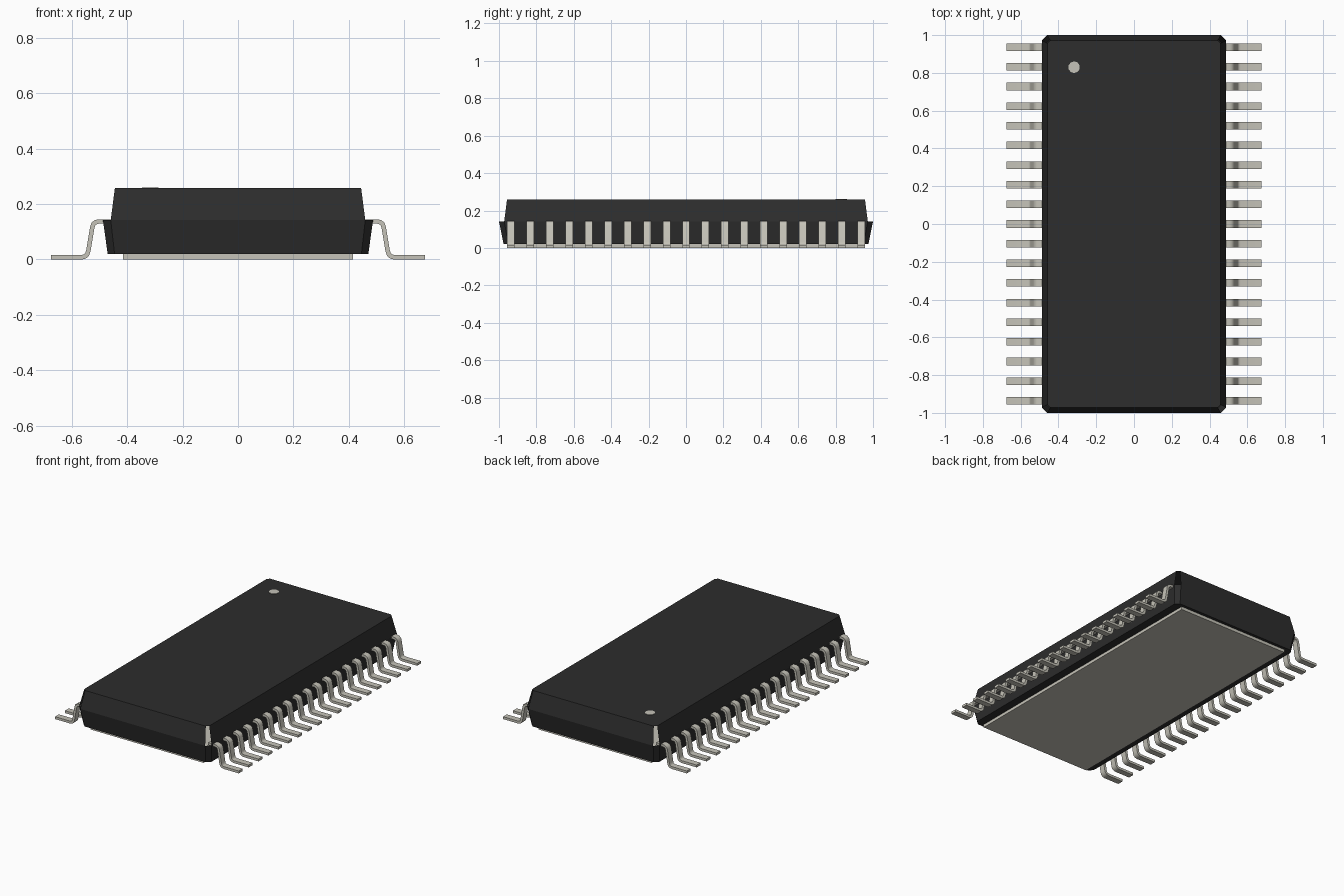
import bpy
import bmesh
import math
from mathutils import Vector, Matrix

cube = bpy.data.objects.get("Cube")
if cube:
    bpy.data.objects.remove(cube, do_unlink=True)


def material(name, rgb):
    mat = bpy.data.materials.new(name)
    mat.use_nodes = True
    color = (*rgb, 1.0)
    mat.diffuse_color = color
    mat.node_tree.nodes["Principled BSDF"].inputs["Base Color"].default_value = color
    return mat


black = material("black_plastic", (0.026, 0.026, 0.026))
metal = material("tinned_metal", (0.56, 0.545, 0.48))


def finish(bm, name, mat):
    mesh = bpy.data.meshes.new(name)
    bm.to_mesh(mesh)
    bm.free()
    mesh.materials.append(mat)
    obj = bpy.data.objects.new(name, mesh)
    bpy.context.collection.objects.link(obj)
    return obj


def ring(bm, x, y, z, c):
    """Rectangle with cut corners, counter-clockwise."""
    pts = [(x, c - y), (x, y - c), (x - c, y), (c - x, y),
           (-x, y - c), (-x, c - y), (c - x, -y), (x - c, -y)]
    return [bm.verts.new((px, py, z)) for px, py in pts]


def bridge(bm, low, high, open_corners=False):
    n = len(low)
    for i in range(n):
        if open_corners and i % 2:
            continue
        j = (i + 1) % n
        bm.faces.new((low[i], low[j], high[j], high[i]))


# Moulded body: open under the pad, with slots at the four upper corners
bm = bmesh.new()
opening = ring(bm, 0.41, 0.945, 0.02, 0.01)
base = ring(bm, 0.47, 0.975, 0.02, 0.025)
waist = ring(bm, 0.487, 1.0, 0.142, 0.028)
top = ring(bm, 0.459, 0.972, 0.258, 0.015)
bridge(bm, opening, base)
bridge(bm, base, waist)
bridge(bm, waist, top, open_corners=True)
bm.faces.new(top)
finish(bm, "body", black)

# Heat pad underneath
bm = bmesh.new()
bmesh.ops.create_cube(bm, size=1, matrix=Matrix.Translation((0, 0, 0.0135))
                      @ Matrix.Diagonal((0.83, 1.91, 0.027, 1)))
finish(bm, "thermal_pad", metal)

# Orientation dot on the top
bm = bmesh.new()
bmesh.ops.create_cone(bm, cap_ends=True, segments=10, radius1=0.031,
                      radius2=0.031, depth=0.004,
                      matrix=Matrix.Translation((-0.317, 0.83, 0.2585)))
finish(bm, "pin_one_dot", metal)

# Gull-wing lead: strip swept along a centre line
path = [Vector(p) for p in (
    (0.45, 0.137), (0.504, 0.137), (0.514, 0.134), (0.521, 0.128), (0.525, 0.118),
    (0.540, 0.030), (0.544, 0.018), (0.552, 0.011), (0.564, 0.008), (0.675, 0.008))]
HALF_THICK, HALF_WIDTH = 0.008, 0.02


def strip_outline():
    upper, lower = [], []
    for i, p in enumerate(path):
        a = (p - path[max(i - 1, 0)]).normalized()
        b = (path[min(i + 1, len(path) - 1)] - p).normalized()
        t = (a + b).normalized()
        miter = HALF_THICK / max(t.dot(b if b.length else a), 0.5)
        normal = Vector((-t.y, t.x)) * miter
        upper.append(p + normal)
        lower.append(p - normal)
    return upper, lower


def add_lead(bm, side, y):
    upper, lower = strip_outline()
    sections = []
    for u, d in zip(upper, lower):
        sections.append([bm.verts.new((side * q.x, y + w, q.y)) for q, w in (
            (u, -HALF_WIDTH), (u, HALF_WIDTH), (d, HALF_WIDTH), (d, -HALF_WIDTH))])
    for s, e in zip(sections, sections[1:]):
        bridge(bm, s, e)
    bm.faces.new(sections[0])
    bm.faces.new(sections[-1])


LEADS = 19
for side, name in ((1, "left_leads"), (-1, "right_leads")):
    bm = bmesh.new()
    for k in range(LEADS):
        add_lead(bm, side, -0.936 + k * 1.872 / (LEADS - 1))
    bmesh.ops.recalc_face_normals(bm, faces=bm.faces)
    leads = finish(bm, name, metal)
    bpy.ops.object.select_all(action="DESELECT")
    leads.select_set(True)
    bpy.context.view_layer.objects.active = leads
    bpy.ops.object.shade_smooth_by_angle(angle=math.radians(40))
